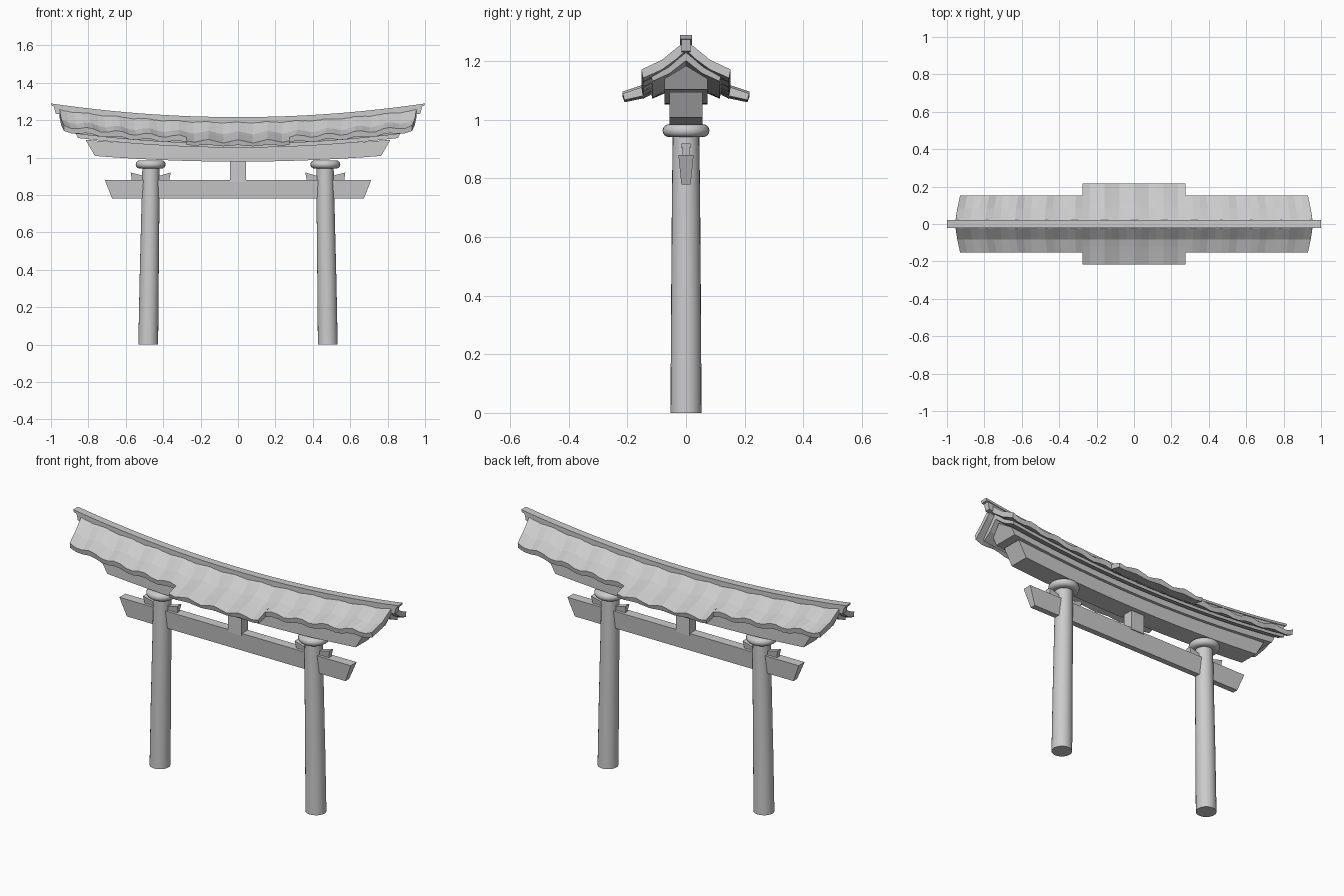
import bpy, bmesh, math

if "Cube" in bpy.data.objects:
    bpy.data.objects.remove(bpy.data.objects["Cube"])


def finish(bm, name, smooth=False):
    bmesh.ops.recalc_face_normals(bm, faces=bm.faces[:])
    me = bpy.data.meshes.new(name)
    bm.to_mesh(me)
    bm.free()
    ob = bpy.data.objects.new(name, me)
    bpy.context.collection.objects.link(ob)
    if smooth:
        bpy.context.view_layer.objects.active = ob
        ob.select_set(True)
        bpy.ops.object.shade_smooth_by_angle(angle=math.radians(40))
        ob.select_set(False)
    return ob


def beam(name, profile, rise=0.0, segs=1, wave=0.0):
    """Sweep a closed profile of (y, z, half length, wave weight) along x, sagging by rise*x^2."""
    bm = bmesh.new()
    rings = []
    for i in range(segs + 1):
        t = 2 * i / segs - 1
        ring = []
        for y, z, xe, w in profile:
            x = t * xe
            ring.append(bm.verts.new((x, y, z + rise * x * x + w * wave * math.cos(x * math.tau / 0.16))))
        rings.append(ring)
    n = len(profile)
    for a, b in zip(rings, rings[1:]):
        for j in range(n):
            k = (j + 1) % n
            bm.faces.new((a[j], a[k], b[k], b[j]))
    bm.faces.new(rings[0])
    bm.faces.new(rings[-1])
    return finish(bm, name)


def mirrored(half):
    """Complete a +y half profile that runs over the top and back underneath."""
    return half + [(-y, z, xe, w) for y, z, xe, w in reversed(half) if y > 0]


def lathe(name, rings, sides=24):
    """Stack circles given as (centre x, z, radius)."""
    bm = bmesh.new()
    loops = [[bm.verts.new((cx + r * math.cos(math.tau * i / sides),
                            r * math.sin(math.tau * i / sides), z)) for i in range(sides)]
             for cx, z, r in rings]
    for a, b in zip(loops, loops[1:]):
        for i in range(sides):
            j = (i + 1) % sides
            bm.faces.new((a[i], a[j], b[j], b[i]))
    bm.faces.new(loops[0])
    bm.faces.new(loops[-1])
    return finish(bm, name, True)


def wedge(name, s):
    """Small tapered wedge driven beside a pillar; s is its list of (x, z, half depth) corners."""
    bm = bmesh.new()
    f = [bm.verts.new((x, -d, z)) for x, z, d in s]
    b = [bm.verts.new((x, d, z)) for x, z, d in s]
    bm.faces.new(f)
    bm.faces.new(b)
    for i in range(len(s)):
        j = (i + 1) % len(s)
        bm.faces.new((f[i], f[j], b[j], b[i]))
    finish(bm, name)


for side, s in (("left", -1), ("right", 1)):
    # leaning pillar with rounded collar
    lathe(side + "_pillar", [(s * 0.48, 0, 0.053), (s * 0.475, 0.35, 0.051),
                             (s * 0.468, 0.75, 0.048), (s * 0.466, 0.97, 0.045)])
    collar = []
    for i in range(9):
        a = math.pi * (i / 8 - 0.5)
        collar.append((s * 0.467, 0.963 + 0.022 * math.sin(a), 0.057 + 0.023 * math.cos(a)))
    lathe(side + "_collar", collar)
    # wedges on both sides of the pillar, on top of the tie beam
    wedge(side + "_outer_wedge", [(s * 0.46, 0.88, 0.011), (s * 0.568, 0.88, 0.011),
                                  (s * 0.574, 0.92, 0.016), (s * 0.46, 0.89, 0.013)])
    wedge(side + "_inner_wedge", [(s * 0.46, 0.88, 0.011), (s * 0.367, 0.88, 0.011),
                                  (s * 0.36, 0.92, 0.016), (s * 0.46, 0.89, 0.013)])

# tie beam and centre strut
beam("tie_beam", [(-0.016, 0.78, 0.673, 0), (0.016, 0.78, 0.673, 0),
                  (0.026, 0.88, 0.712, 0), (-0.026, 0.88, 0.712, 0)])
beam("centre_strut", [(-0.03, 0.87, 0.042, 0), (0.03, 0.87, 0.042, 0),
                      (0.03, 0.99, 0.042, 0), (-0.03, 0.99, 0.042, 0)])

# curved lower lintel and gabled upper lintel
beam("lower_lintel", [(-0.057, 0.978, 0.765, 0), (0.057, 0.978, 0.765, 0),
                      (0.057, 1.06, 0.815, 0), (-0.057, 1.06, 0.815, 0)], 0.052, 24)
beam("upper_lintel", [(-0.073, 1.053, 0.855, 0), (0.073, 1.053, 0.855, 0),
                      (0.073, 1.087, 0.875, 0), (0, 1.128, 0.9, 0), (-0.073, 1.087, 0.875, 0)],
     0.07, 24)

# boards under the tiles
beam("under_roof", mirrored([(0, 1.14, 0.92, 0), (0.055, 1.098, 0.91, 0), (0.115, 1.072, 0.9, 0),
                             (0.118, 1.088, 0.9, 0), (0.06, 1.118, 0.915, 0),
                             (0, 1.168, 0.925, 0)]), 0.073, 32)

# rippled tile roof, with a deeper eave over the middle on each side
beam("tile_roof", mirrored([(0, 1.172, 0.955, 0), (0.03, 1.143, 0.953, 0), (0.082, 1.106, 0.945, 0),
                            (0.147, 1.077, 0.93, 0.7), (0.152, 1.105, 0.93, 1),
                            (0.082, 1.132, 0.945, 1), (0.026, 1.179, 0.953, 0.6),
                            (0, 1.2, 0.955, 0)]), 0.073, 48, 0.009)
for side, s in (("front", -1), ("back", 1)):
    beam(side + "_middle_eave", [(s * 0.12, 1.088, 0.275, 0), (s * 0.147, 1.077, 0.275, 0.5),
                                 (s * 0.21, 1.063, 0.275, 0.4), (s * 0.216, 1.086, 0.275, 1),
                                 (s * 0.152, 1.107, 0.275, 1), (s * 0.12, 1.118, 0.275, 1)],
         0.073, 14, 0.009)

# ridge and its cap
beam("ridge", [(-0.016, 1.165, 0.975, 0), (0.016, 1.165, 0.975, 0),
               (0.016, 1.204, 0.985, 0), (-0.016, 1.204, 0.985, 0)], 0.073, 32)
beam("ridge_cap", [(-0.021, 1.203, 0.995, 0), (0.021, 1.203, 0.995, 0),
                   (0.021, 1.216, 1.0, 0), (-0.021, 1.216, 1.0, 0)], 0.073, 32)
